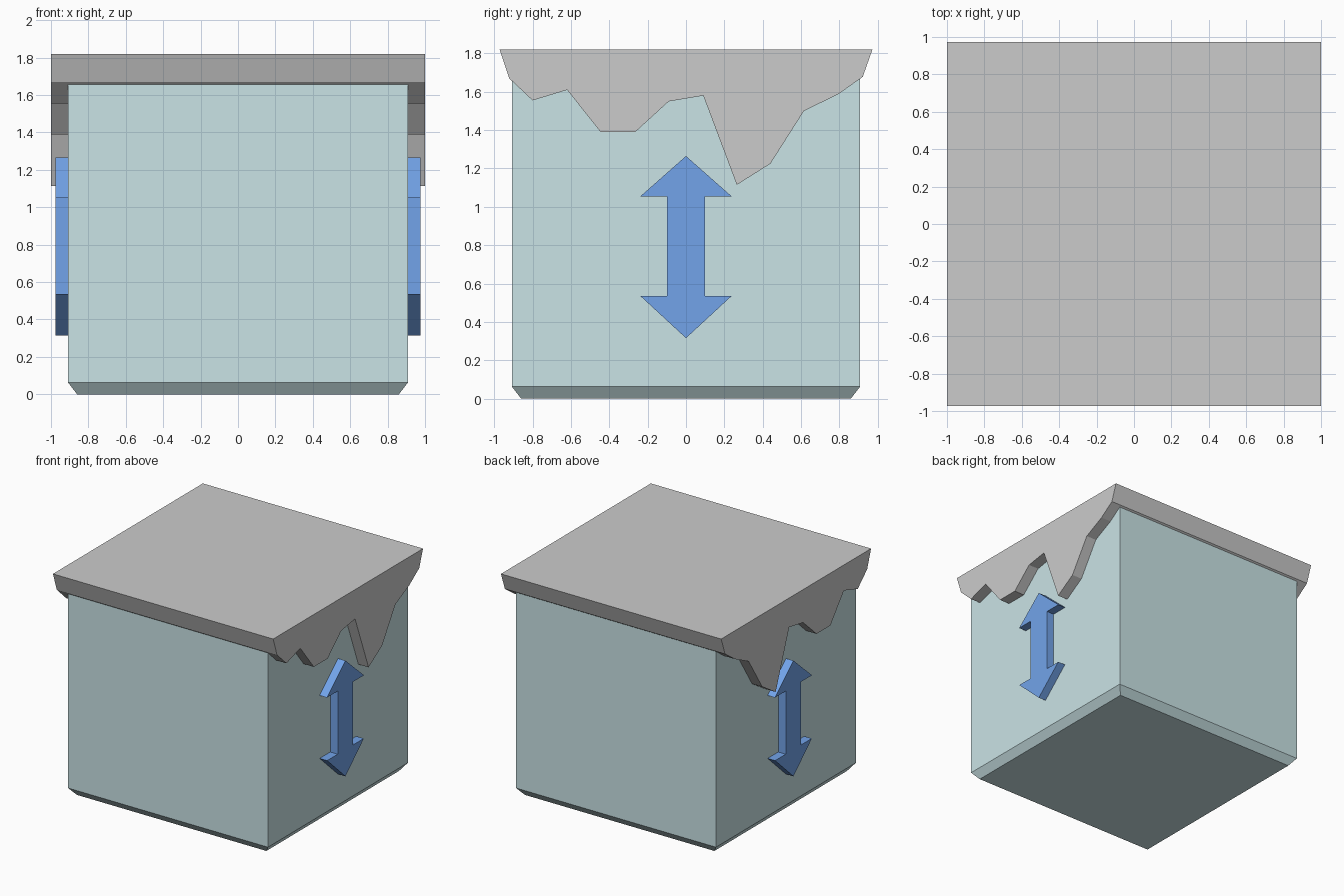
import bpy, bmesh

if "Cube" in bpy.data.objects:
    bpy.data.objects.remove(bpy.data.objects["Cube"])


def material(name, rgb):
    m = bpy.data.materials.new(name)
    m.diffuse_color = (*rgb, 1)
    m.use_nodes = True
    m.node_tree.nodes["Principled BSDF"].inputs["Base Color"].default_value = m.diffuse_color
    return m


def finish(bm, name, mat=None):
    bmesh.ops.recalc_face_normals(bm, faces=bm.faces)
    mesh = bpy.data.meshes.new(name)
    bm.to_mesh(mesh)
    bm.free()
    obj = bpy.data.objects.new(name, mesh)
    bpy.context.collection.objects.link(obj)
    if mat:
        mesh.materials.append(mat)
    return obj


def extrude_x(name, profile, x0, x1, mat=None):
    """Solid from a closed (y, z) profile running from x0 to x1."""
    bm = bmesh.new()
    face = bm.faces.new([bm.verts.new((x0, y, z)) for y, z in profile])
    ext = bmesh.ops.extrude_face_region(bm, geom=[face])["geom"]
    verts = [v for v in ext if isinstance(v, bmesh.types.BMVert)]
    bmesh.ops.translate(bm, verts=verts, vec=(x1 - x0, 0, 0))
    return finish(bm, name, mat)


teal = material("teal", (0.59, 0.77, 0.79))
blue = material("blue", (0.17, 0.37, 0.82))

# Block body with a chamfered foot
bm = bmesh.new()
W = 0.908
rings = []
for half, z in ((0.86, 0), (W, 0.062), (W, 1.70)):
    rings.append([bm.verts.new((sx * half, sy * half, z))
                  for sx, sy in ((-1, -1), (1, -1), (1, 1), (-1, 1))])
for low, high in zip(rings, rings[1:]):
    for i in range(4):
        j = (i + 1) % 4
        bm.faces.new((low[i], low[j], high[j], high[i]))
bm.faces.new(rings[0])
bm.faces.new(rings[-1])
finish(bm, "body", teal)

# Cap with a dripping edge, the same outline on both sides
drip = [(-0.972, 1.82), (-0.922, 1.67), (-0.80, 1.555), (-0.62, 1.61),
        (-0.445, 1.39), (-0.265, 1.39), (-0.09, 1.55), (0.09, 1.58),
        (0.265, 1.115), (0.44, 1.225), (0.615, 1.50), (0.795, 1.588),
        (0.922, 1.678), (0.972, 1.82)]
extrude_x("dripping_cap", drip, -1, 1)

# Double-headed arrow on each side
half = [(0, 1.265), (0.24, 1.053), (0.10, 1.053),
        (0.10, 0.535), (0.238, 0.535), (0, 0.315)]
arrow = half + [(-y, z) for y, z in half[-2:0:-1]]
for side, s in (("right", 1), ("left", -1)):
    extrude_x(side + "_arrow", arrow, s * 0.89, s * 0.976, blue)
